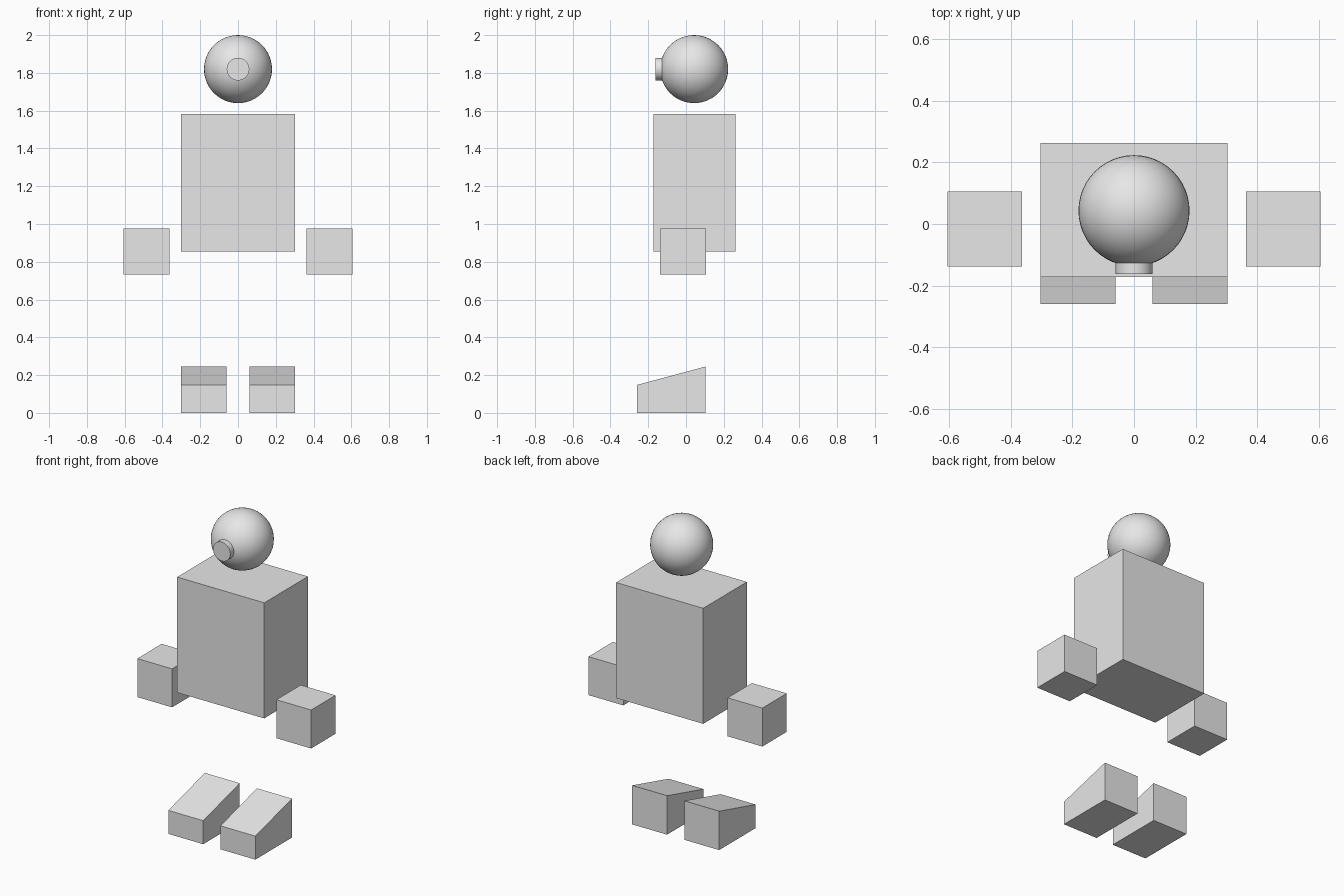
import bpy
import bmesh
import math

if "Cube" in bpy.data.objects:
    bpy.data.objects.remove(bpy.data.objects["Cube"])

grey = bpy.data.materials.new("light_grey")
grey.diffuse_color = (0.8, 0.8, 0.8, 1)
grey.use_nodes = True
grey.node_tree.nodes["Principled BSDF"].inputs["Base Color"].default_value = grey.diffuse_color


def finish(name, bm):
    bmesh.ops.recalc_face_normals(bm, faces=bm.faces)
    mesh = bpy.data.meshes.new(name)
    bm.to_mesh(mesh)
    bm.free()
    mesh.materials.append(grey)
    obj = bpy.data.objects.new(name, mesh)
    bpy.context.collection.objects.link(obj)
    return obj


def prism(name, x0, x1, profile):
    """Extrude a (y, z) side profile from x0 to x1."""
    bm = bmesh.new()
    face = bm.faces.new([bm.verts.new((x0, y, z)) for y, z in profile])
    ext = bmesh.ops.extrude_face_region(bm, geom=[face])
    verts = [g for g in ext["geom"] if isinstance(g, bmesh.types.BMVert)]
    bmesh.ops.translate(bm, verts=verts, vec=(x1 - x0, 0, 0))
    return finish(name, bm)


def box_profile(y0, y1, z0, z1):
    return [(y0, z0), (y1, z0), (y1, z1), (y0, z1)]


def smooth(obj):
    bpy.ops.object.select_all(action='DESELECT')
    obj.select_set(True)
    bpy.context.view_layer.objects.active = obj
    bpy.ops.object.shade_smooth_by_angle(angle=math.radians(30))


# Torso
prism("torso", -0.303, 0.303, box_profile(-0.172, 0.262, 0.855, 1.582))

# Hands and wedge-shaped feet, one per side
foot = [(-0.26, 0), (0.103, 0), (0.103, 0.245), (-0.26, 0.148)]
for side, s in (("left", 1), ("right", -1)):
    prism(side + "_hand", s * 0.363, s * 0.605,
          box_profile(-0.137, 0.105, 0.733, 0.975))
    prism(side + "_foot", s * 0.06, s * 0.303, foot)

# Head
bm = bmesh.new()
bmesh.ops.create_uvsphere(bm, u_segments=48, v_segments=24, radius=0.18)
head = finish("head", bm)
head.location = (0, 0.043, 1.82)
smooth(head)

# Nose: short round peg, its back end sunk into the head
bm = bmesh.new()
bmesh.ops.create_cone(bm, cap_ends=True, segments=32,
                      radius1=0.06, radius2=0.06, depth=0.06)
nose = finish("nose", bm)
nose.rotation_euler = (math.pi / 2, 0, 0)
nose.location = (0, -0.132, 1.82)
smooth(nose)
